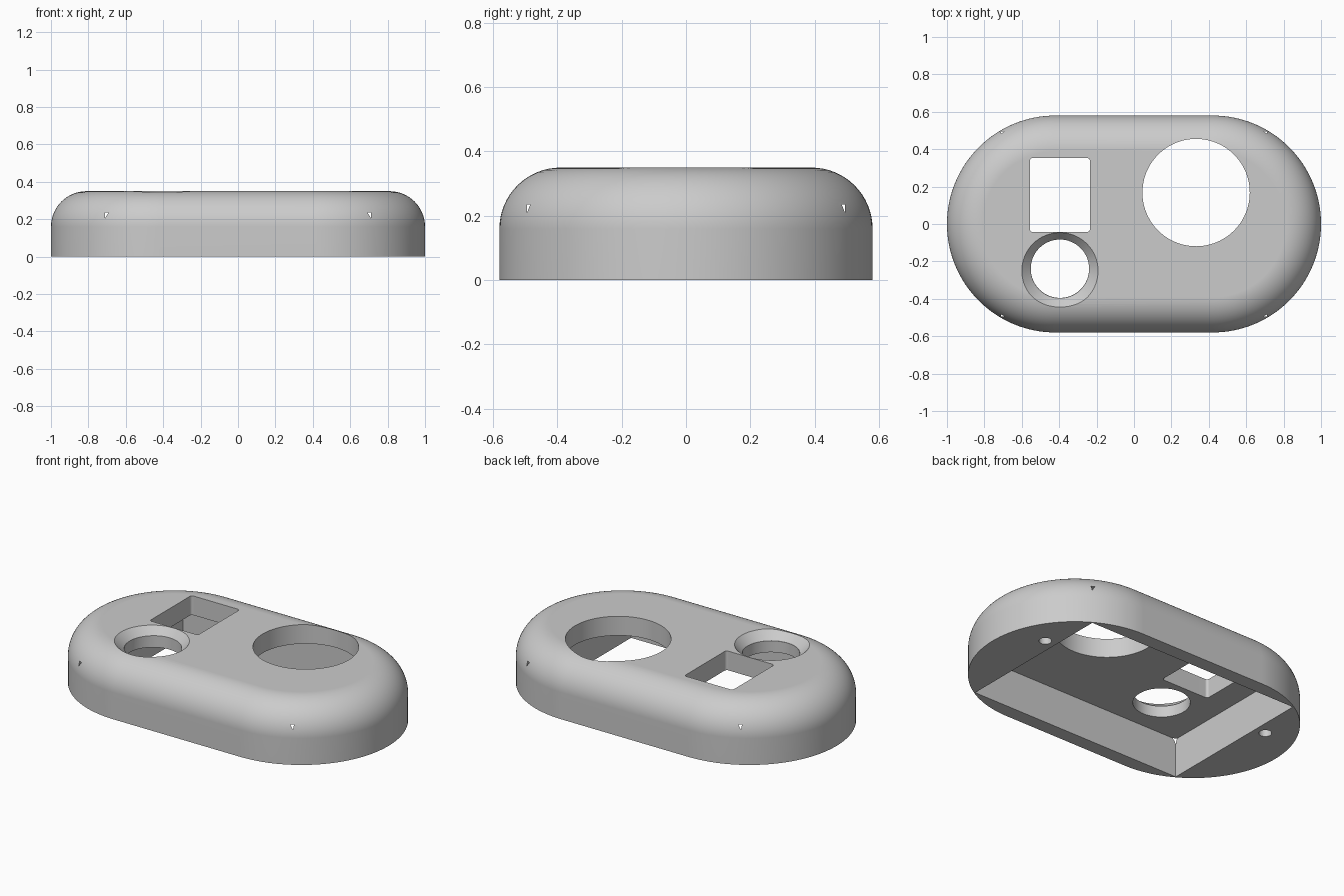
import bpy, bmesh, math

if "Cube" in bpy.data.objects:
    bpy.data.objects.remove(bpy.data.objects["Cube"])

HEIGHT, FILLET = 0.35, 0.19
HALF_STRAIGHT, END_RADIUS = 0.42, 0.58
POCKET_TOP = 0.235

plastic = bpy.data.materials.new("light grey plastic")
plastic.diffuse_color = (0.6, 0.6, 0.6, 1)
plastic.use_nodes = True
plastic.node_tree.nodes["Principled BSDF"].inputs["Base Color"].default_value = plastic.diffuse_color


def loft(name, rings):
    """Closed solid through a stack of rings with equal point counts."""
    bm = bmesh.new()
    loops = [[bm.verts.new(p) for p in ring] for ring in rings]
    n = len(loops[0])
    for a, b in zip(loops, loops[1:]):
        for i in range(n):
            j = (i + 1) % n
            bm.faces.new((a[i], a[j], b[j], b[i]))
    bm.faces.new(loops[0][::-1])
    bm.faces.new(loops[-1])
    bmesh.ops.recalc_face_normals(bm, faces=bm.faces)
    mesh = bpy.data.meshes.new(name)
    bm.to_mesh(mesh)
    bm.free()
    mesh.materials.append(plastic)
    ob = bpy.data.objects.new(name, mesh)
    bpy.context.collection.objects.link(ob)
    return ob


def rounded(cx, cy, hx, hy, r, z, seg):
    """Rounded rectangle ring: hx, hy are the half distances of the corner centres."""
    pts = []
    for q, (sx, sy) in enumerate([(1, 1), (-1, 1), (-1, -1), (1, -1)]):
        for i in range(seg + 1):
            if i == seg and ((q % 2 == 0 and hx == 0) or (q % 2 == 1 and hy == 0)):
                continue  # neighbouring arcs share this point
            a = (q + i / seg) * math.pi / 2
            pts.append((cx + sx * hx + r * math.cos(a), cy + sy * hy + r * math.sin(a), z))
    return pts


def circle(cx, cy, r, z, seg=64):
    return [(cx + r * math.cos(2 * math.pi * i / seg),
             cy + r * math.sin(2 * math.pi * i / seg), z) for i in range(seg)]


# Stadium shaped shell with a rounded top edge
levels = [(END_RADIUS, 0)]
for k in range(17):
    t = k / 16 * math.pi / 2
    levels.append((END_RADIUS - FILLET + FILLET * math.cos(t),
                   HEIGHT - FILLET + FILLET * math.sin(t)))
body = loft("cover_shell", [rounded(0, 0, HALF_STRAIGHT, 0, r, z, 32) for r, z in levels])

# Rectangular pocket open at the bottom
px, py = 0.711, 0.495
cutters = [loft("pocket_cutter", [[(px, py, z), (-px, py, z), (-px, -py, z), (px, -py, z)]
                                  for z in (-0.1, POCKET_TOP)])]
# Large round opening
cutters.append(loft("large_opening_cutter", [circle(0.332, 0.168, 0.287, z, 96) for z in (0.1, 0.5)]))
# Rectangular window with small corner radii
cutters.append(loft("window_cutter", [rounded(-0.396, 0.155, 0.145, 0.183, 0.015, z, 5)
                                      for z in (0.1, 0.5)]))
# Small round opening with a chamfered seat
cutters.append(loft("small_opening_cutter", [circle(-0.396, -0.239, 0.156, z) for z in (0.1, 0.5)]))
cutters.append(loft("seat_cutter", [circle(-0.396, -0.241, 0.156, HEIGHT - 0.047),
                                    circle(-0.396, -0.25, 0.204, HEIGHT),
                                    circle(-0.396, -0.253, 0.22, HEIGHT + 0.016)]))
# Screw holes in the bottom rim
for side in (-1, 1):
    cutters.append(loft("screw_hole_cutter", [circle(side * 0.78, 0.18, 0.035, z, 32)
                                              for z in (-0.1, 0.15)]))

bpy.context.view_layer.objects.active = body
body.select_set(True)
for cutter in cutters:
    mod = body.modifiers.new("cut", 'BOOLEAN')
    mod.operation, mod.solver, mod.object = 'DIFFERENCE', 'EXACT', cutter
    bpy.ops.object.modifier_apply(modifier=mod.name)
    bpy.data.objects.remove(cutter)

bpy.ops.object.shade_smooth_by_angle(angle=math.radians(30))
weighted = body.modifiers.new("even shading", 'WEIGHTED_NORMAL')
weighted.keep_sharp = True
